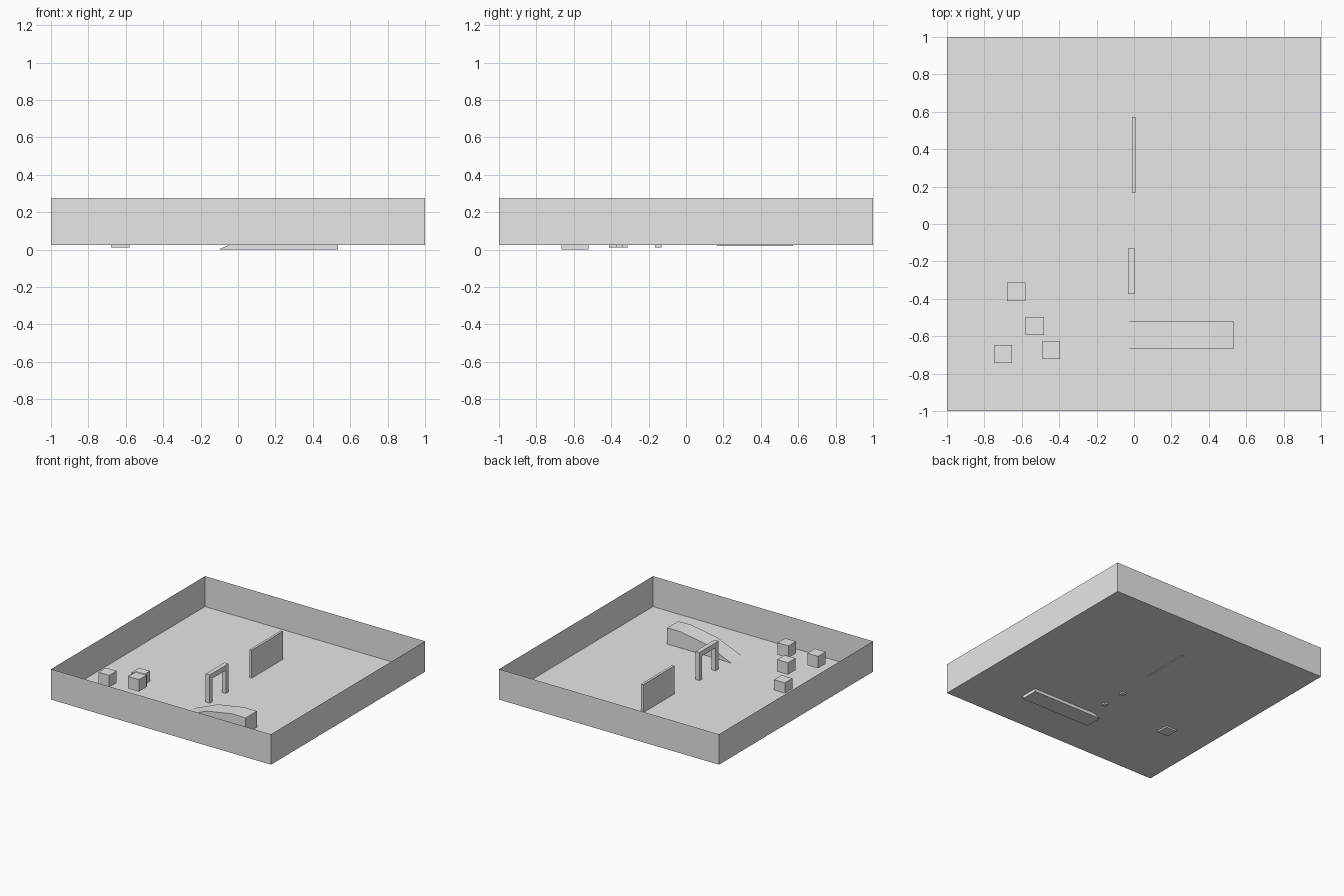
import bpy, bmesh

if "Cube" in bpy.data.objects:
    bpy.data.objects.remove(bpy.data.objects["Cube"])

grey = bpy.data.materials.new("plain grey")
grey.diffuse_color = (0.8, 0.8, 0.8, 1)
grey.use_nodes = True
grey.node_tree.nodes["Principled BSDF"].inputs["Base Color"].default_value = grey.diffuse_color


def finish(name, bm):
    bmesh.ops.recalc_face_normals(bm, faces=bm.faces)
    mesh = bpy.data.meshes.new(name)
    bm.to_mesh(mesh)
    bm.free()
    mesh.materials.append(grey)
    obj = bpy.data.objects.new(name, mesh)
    bpy.context.collection.objects.link(obj)
    return obj


def box(name, lo, hi, open_top=False):
    bm = bmesh.new()
    bmesh.ops.create_cube(bm, size=1)
    for v in bm.verts:
        v.co = [lo[i] if v.co[i] < 0 else hi[i] for i in range(3)]
    bmesh.ops.recalc_face_normals(bm, faces=bm.faces)
    if open_top:
        top = [f for f in bm.faces if f.normal.z > 0.9]
        bmesh.ops.delete(bm, geom=top, context='FACES')
    return finish(name, bm)


def prism(name, outline, axis, start, end):
    """Extrude a 2D outline along x (outline in y,z) or y (outline in x,z)."""
    bm = bmesh.new()
    place = (lambda a, z: (start, a, z)) if axis == 'x' else (lambda a, z: (a, start, z))
    face = bm.faces.new([bm.verts.new(place(a, z)) for a, z in outline])
    out = bmesh.ops.extrude_face_region(bm, geom=[face], use_keep_orig=True)
    shift = (end - start, 0, 0) if axis == 'x' else (0, end - start, 0)
    bmesh.ops.translate(bm, vec=shift,
                        verts=[g for g in out["geom"] if isinstance(g, bmesh.types.BMVert)])
    return finish(name, bm)


# Open arena: floor and four paper-thin walls
box("arena", (-1, -1, 0.025), (1, 1, 0.275), open_top=True)

# Standing panel
box("divider_panel", (-0.012, 0.165, 0.02), (0.008, 0.572, 0.255))

# Doorway: two posts and a lintel in one outline
prism("archway", [(-0.375, 0.012), (-0.34, 0.012), (-0.34, 0.215), (-0.165, 0.215),
                  (-0.165, 0.012), (-0.13, 0.012), (-0.13, 0.257), (-0.375, 0.257)],
      'x', -0.032, 0.005)

# Ramp with two slopes and a level top
prism("ramp", [(-0.1, 0.0), (0.535, 0.0), (0.535, 0.157), (0.42, 0.159),
               (0.184, 0.119), (-0.1, 0.003)], 'y', -0.665, -0.52)

# Loose cubes at different heights
r = 0.049
for i, (x, y, z) in enumerate([(-0.63, -0.362, 0.012), (-0.53, -0.545, 0.08),
                               (-0.444, -0.674, 0.146), (-0.70, -0.695, 0.121)]):
    box(f"cube_{i + 1}", (x - r, y - r, z), (x + r, y + r, z + 2 * r))
